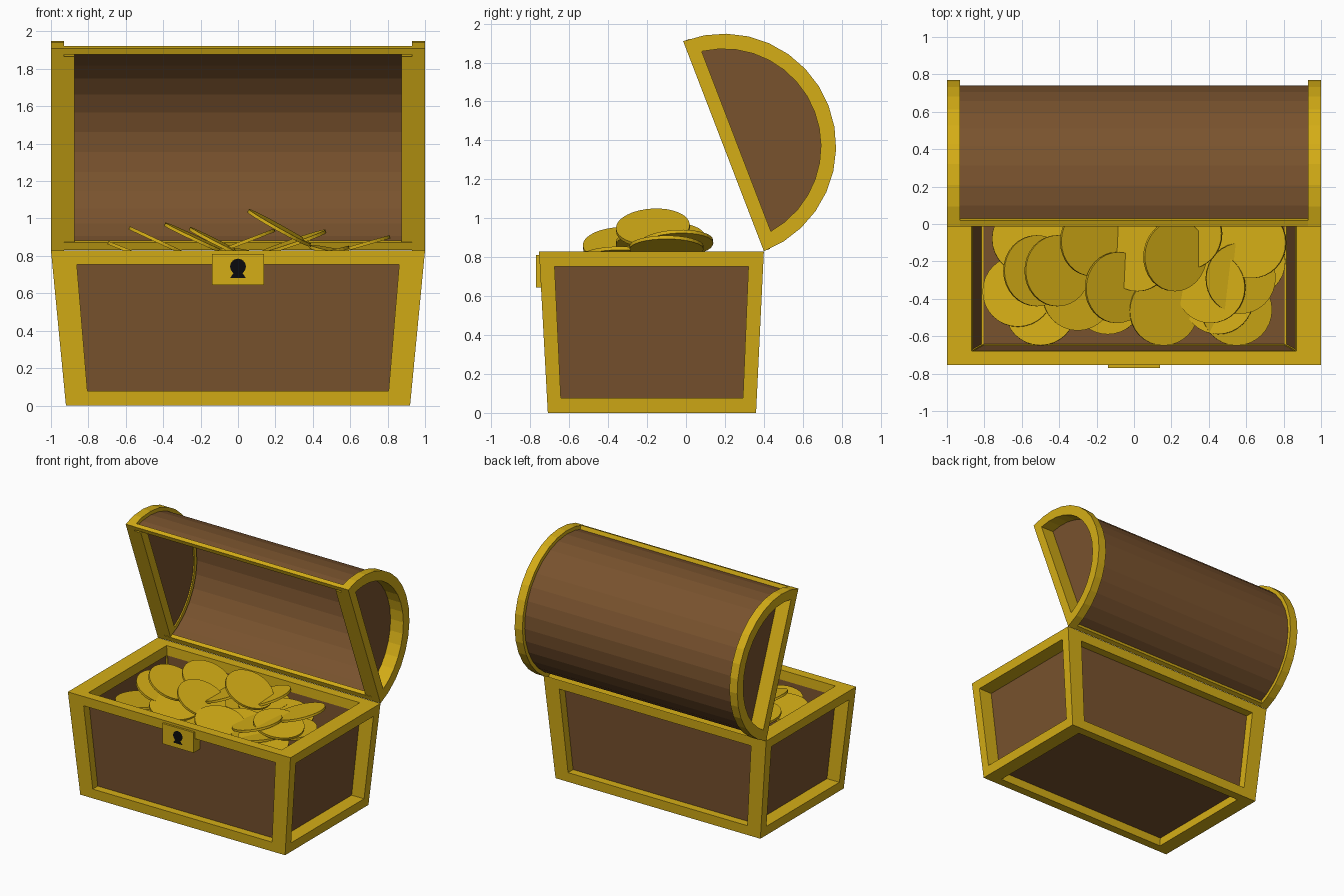
import bpy, bmesh, math, random
from mathutils import Vector, Euler

if "Cube" in bpy.data.objects:
    bpy.data.objects.remove(bpy.data.objects["Cube"])

def mat(name, c):
    m = bpy.data.materials.new(name)
    m.diffuse_color = (*c, 1)
    m.use_nodes = True
    m.node_tree.nodes["Principled BSDF"].inputs["Base Color"].default_value = m.diffuse_color
    return m

GOLD = mat("gold", (0.66, 0.42, 0.008))
WOOD = mat("wood", (0.19, 0.085, 0.027))
BLACK = mat("black", (0.003, 0.003, 0.004))

def make(name, bm, m):
    bmesh.ops.recalc_face_normals(bm, faces=bm.faces)
    me = bpy.data.meshes.new(name)
    bm.to_mesh(me)
    bm.free()
    me.materials.append(m)
    ob = bpy.data.objects.new(name, me)
    bpy.context.collection.objects.link(ob)
    return ob

def add_box(bm, lo, hi, f=lambda *p: p, open_top=False):
    """Box between lo and hi, with its corners passed through the mapping f."""
    v = [bm.verts.new(f(x, y, z)) for z in (lo[2], hi[2])
         for x, y in ((lo[0], lo[1]), (hi[0], lo[1]), (hi[0], hi[1]), (lo[0], hi[1]))]
    bm.faces.new(v[3::-1])
    if not open_top:
        bm.faces.new(v[4:])
    for i in range(4):
        j = (i + 1) % 4
        bm.faces.new((v[i], v[j], v[j + 4], v[i + 4]))

# --- Chest body: unit cube mapped to a tapered box ---
def taper(u, v, w):
    hx = 0.92 + 0.08 * w
    y0, y1 = -0.71 - 0.045 * w, 0.36 + 0.04 * w
    return (hx * (2 * u - 1), y0 + (y1 - y0) * v, 0.83 * w)

F = (0.066, 0.066, 0.093)          # bar widths as fractions
bm = bmesh.new()
for axis in range(3):              # twelve bars, four along each axis
    a, b = [i for i in range(3) if i != axis]
    for sa in (0, 1):
        for sb in (0, 1):
            lo, hi = [0, 0, 0], [1, 1, 1]
            for k, s in ((a, sa), (b, sb)):
                lo[k], hi[k] = (1 - F[k], 1) if s else (0, F[k])
            if axis != 2:          # horizontal bars stop at the posts
                lo[axis], hi[axis] = (F[axis], 1 - F[axis])
            add_box(bm, lo, hi, taper)
# corner posts already fill the corners
make("chest_frame", bm, GOLD)

bm = bmesh.new()
e = 0.006
add_box(bm, [k - e for k in F], [1 - F[0] + e, 1 - F[1] + e, 0.95], taper, open_top=True)
make("chest_panels", bm, WOOD)

# --- Lid: half-cylinder opened about the back edge ---
R, SEG = 0.578, 16
def lid(x, t, h):                  # t along the opening, h out of it
    return (x, 0.193 - 0.359 * t + 0.934 * h, 1.37 + 0.934 * t + 0.359 * h)

def arc(r, h0=0.0):
    a0 = math.asin(h0 / r)
    angs = [a0 + (math.pi - 2 * a0) * i / SEG for i in range(SEG + 1)]
    return [(r * math.cos(a), r * math.sin(a)) for a in angs]

bm = bmesh.new()
rows = [[bm.verts.new(lid(x, *p)) for p in arc(0.548)] for x in (-0.94, 0.94)]
for i in range(SEG):
    bm.faces.new((rows[0][i], rows[0][i + 1], rows[1][i + 1], rows[1][i]))
make("lid_shell", bm, WOOD)

for side, s in (("left", -1), ("right", 1)):
    # D-shaped rim with a stepped section
    section = [(1.0, arc(R)), (0.93, arc(R)), (0.93, arc(0.53)),
               (0.875, arc(0.53)), (0.875, arc(0.5, 0.07)), (1.0, arc(0.5, 0.07))]
    bm = bmesh.new()
    loops = [[bm.verts.new(lid(s * x, *p)) for p in pts] for x, pts in section]
    n = SEG + 1
    for k in range(len(loops)):
        A, B = loops[k], loops[(k + 1) % len(loops)]
        for i in range(n):
            j = (i + 1) % n
            bm.faces.new((A[i], A[j], B[j], B[i]))
    make(f"lid_rim_{side}", bm, GOLD)
    # recessed end panel
    bm = bmesh.new()
    bm.faces.new([bm.verts.new(lid(s * 0.885, *p)) for p in arc(0.515, 0.05)])
    make(f"lid_end_panel_{side}", bm, WOOD)

# long bars along the lid opening
for name, t0, t1 in (("lid_hinge_bar", -0.577, -0.535), ("lid_front_bar", 0.542, 0.577)):
    bm = bmesh.new()
    add_box(bm, (-0.93, t0, 0), (0.93, t1, 0.035), lid)
    make(name, bm, GOLD)

# --- Lock with keyhole ---
bm = bmesh.new()
add_box(bm, (-0.14, -0.77, 0.645), (0.14, -0.69, 0.81))
make("lock_plate", bm, GOLD)

bm = bmesh.new()
pts = [(0.042 * math.cos(a), 0.743 + 0.042 * math.sin(a))
       for a in [math.radians(-55 + 290 * i / 20) for i in range(21)]]
pts += [(-0.042, 0.682), (0.042, 0.682)]
bm.faces.new([bm.verts.new((x, -0.772, z)) for x, z in pts])
make("keyhole", bm, BLACK)

# --- Coins ---
def coin(name, x, y, z, rx, ry):
    bm = bmesh.new()
    bmesh.ops.create_cone(bm, cap_ends=True, segments=32, radius1=0.19, radius2=0.19, depth=0.018)
    ob = make(name, bm, GOLD)
    ob.location = (x, y, z)
    ob.rotation_euler = Euler((math.radians(rx), math.radians(ry), 0))

top_coins = [  # x, y, z, tilt about x, tilt about y
    (0.22, -0.17, 0.95, 3, 29), (-0.22, -0.09, 0.89, 2, 25), (-0.41, -0.25, 0.87, 0, 25),
    (-0.09, -0.34, 0.86, 2, 27), (0.02, -0.17, 0.87, 0, -21), (0.29, -0.05, 0.87, 3, -19),
    (0.63, -0.10, 0.85, 0, -16), (0.57, -0.29, 0.81, 3, 12), (-0.52, -0.25, 0.80, 0, 22),
    (0.16, -0.46, 0.78, 5, 15), (0.41, -0.34, 0.80, 0, -14)]
random.seed(4)
low_coins = [(x, y, random.uniform(0.70, 0.76), random.uniform(-6, 8), random.uniform(-14, 14))
             for x, y in ((-0.62, -0.36), (-0.50, -0.46), (-0.30, -0.38), (-0.14, -0.40),
                          (0.02, -0.33), (0.26, -0.35), (0.45, -0.40), (0.55, -0.46),
                          (-0.57, -0.08), (-0.35, 0.03), (-0.05, 0.04), (0.2, 0.05),
                          (0.45, 0.0), (0.62, -0.2))]
for i, c in enumerate(top_coins + low_coins):
    coin(f"coin_{i + 1}", *c)
